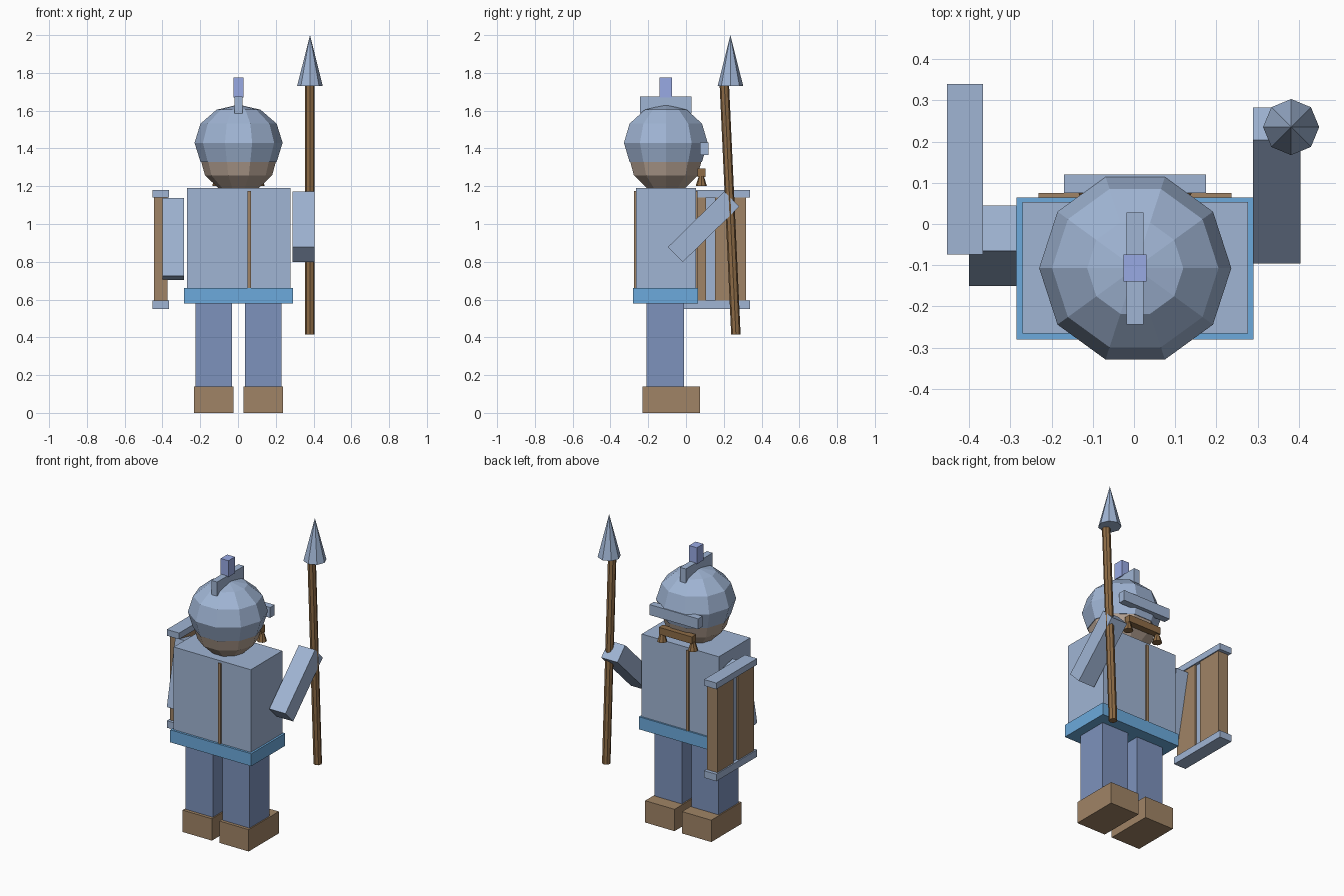
import bpy, bmesh
from math import radians, pi, atan2
from mathutils import Matrix, Vector

cube = bpy.data.objects.get("Cube")
if cube:
    bpy.data.objects.remove(cube, do_unlink=True)


def material(name, rgb):
    """Flat material from 0-255 display values, stored as linear."""
    lin = [(c / 255 / 12.92) if c < 11 else ((c / 255 + 0.055) / 1.055) ** 2.4 for c in rgb]
    m = bpy.data.materials.new(name)
    m.use_nodes = True
    m.diffuse_color = (*lin, 1)
    m.node_tree.nodes["Principled BSDF"].inputs["Base Color"].default_value = (*lin, 1)
    return m


STEEL = material("steel", (160, 181, 212))
CLOTH = material("trouser_blue", (125, 146, 188))
BELT = material("belt_blue", (108, 170, 220))
LEATHER = material("leather_brown", (160, 132, 102))
SKIN = material("skin", (180, 161, 146))
HAIR = material("hair_brown", (142, 108, 70))
PLUME = material("plume_blue", (153, 170, 228))


def add(name, bm, mat):
    mesh = bpy.data.meshes.new(name)
    bmesh.ops.recalc_face_normals(bm, faces=bm.faces)
    bm.to_mesh(mesh)
    bm.free()
    mesh.materials.append(mat)
    obj = bpy.data.objects.new(name, mesh)
    bpy.context.collection.objects.link(obj)
    return obj


def box(name, mat, x, y, z, tilt=0):
    """Box from (min, max) spans, tilted about x through its centre."""
    spans = (x, y, z)
    centre = Vector([(a + b) / 2 for a, b in spans])
    size = Matrix.Diagonal([b - a for a, b in spans] + [1])
    bm = bmesh.new()
    bmesh.ops.create_cube(bm, size=1, matrix=Matrix.Translation(centre)
                          @ Matrix.Rotation(radians(tilt), 4, 'X') @ size)
    return add(name, bm, mat)


def cone(name, mat, start, end, r1, r2, sides=8):
    """Tapered rod between two points."""
    a, b = Vector(start), Vector(end)
    d = b - a
    turn = Matrix.Rotation(-atan2(d.y, d.z), 4, 'X')
    bm = bmesh.new()
    bmesh.ops.create_cone(bm, cap_ends=True, segments=sides, radius1=r1, radius2=r2,
                          depth=d.length, matrix=Matrix.Translation((a + b) / 2) @ turn)
    bmesh.ops.remove_doubles(bm, verts=bm.verts, dist=1e-5)
    return add(name, bm, mat)


def ball(name, mat, centre, radius, height, cut=None):
    """Ten-sided faceted ball, optionally closed off flat below a height."""
    bm = bmesh.new()
    bmesh.ops.create_uvsphere(bm, u_segments=10, v_segments=6, radius=1,
                              matrix=Matrix.Translation(centre)
                              @ Matrix.Diagonal((radius, radius, height, 1))
                              @ Matrix.Rotation(pi / 2, 4, 'Z'))
    if cut is not None:
        bmesh.ops.bisect_plane(bm, geom=bm.verts[:] + bm.edges[:] + bm.faces[:],
                               plane_co=(0, 0, cut), plane_no=(0, 0, -1), clear_outer=True)
        bmesh.ops.holes_fill(bm, edges=[e for e in bm.edges if e.is_boundary])
    return add(name, bm, mat)


# Legs and boots
for side, cx in (("left", 0.133), ("right", -0.128)):
    box(side + "_leg", CLOTH, (cx - 0.096, cx + 0.096), (-0.21, -0.01), (0.13, 0.6))
    box(side + "_boot", LEATHER, (cx - 0.104, cx + 0.104), (-0.23, 0.075), (0, 0.14))

# Body, belt and seams
box("belt", BELT, (-0.285, 0.29), (-0.28, 0.064), (0.58, 0.66))
box("torso", STEEL, (-0.27, 0.277), (-0.266, 0.053), (0.65, 1.19))
box("front_seam", LEATHER, (0.05, 0.068), (-0.274, -0.265), (0.66, 1.175))
box("back_seam", LEATHER, (-0.062, -0.044), (0.052, 0.061), (0.66, 1.175))

# Arms
box("left_arm", STEEL, (0.289, 0.404), (0.037, 0.149), (0.775, 1.195), -45.5)
box("right_arm", STEEL, (-0.4, -0.285), (-0.109, 0.003), (0.71, 1.13), -11.7)

# Head and helmet
ball("head", SKIN, (0.003, -0.107, 1.355), 0.205, 0.195)
ball("helmet", STEEL, (0.003, -0.107, 1.43), 0.233, 0.202, cut=1.328)
box("helmet_crest", STEEL, (-0.018, 0.023), (-0.244, 0.028), (1.585, 1.676))
box("crest_knob", PLUME, (-0.025, 0.03), (-0.14, -0.074), (1.67, 1.775))
box("helmet_visor", STEEL, (-0.17, 0.175), (0.075, 0.12), (1.365, 1.432))

# Moustache with flared ends
box("moustache_bar", HAIR, (-0.115, 0.12), (0.062, 0.104), (1.25, 1.295))
for side, cx in (("left", 0.112), ("right", -0.107)):
    cone(side + "_moustache_end", HAIR, (cx, 0.081, 1.2), (cx, 0.081, 1.255), 0.03, 0.013)

# Spear
cone("spear_shaft", HAIR, (0.381, 0.264, 0.415), (0.381, 0.203, 1.735), 0.025, 0.025)
cone("spear_head", STEEL, (0.381, 0.235, 1.73), (0.381, 0.235, 2.0), 0.068, 0)

# Shield: two planks joined by a central strip and end rails
for part, z in (("top", (1.14, 1.18)), ("bottom", (0.55, 0.595))):
    box("shield_%s_rail" % part, STEEL, (-0.453, -0.366), (-0.074, 0.34), z)
for part, y in (("outer", (0.153, 0.318)), ("inner", (-0.055, 0.106))):
    box("shield_%s_plank" % part, LEATHER, (-0.445, -0.373), y, (0.59, 1.145))
box("shield_centre_strip", STEEL, (-0.433, -0.385), (0.104, 0.155), (0.59, 1.145))
